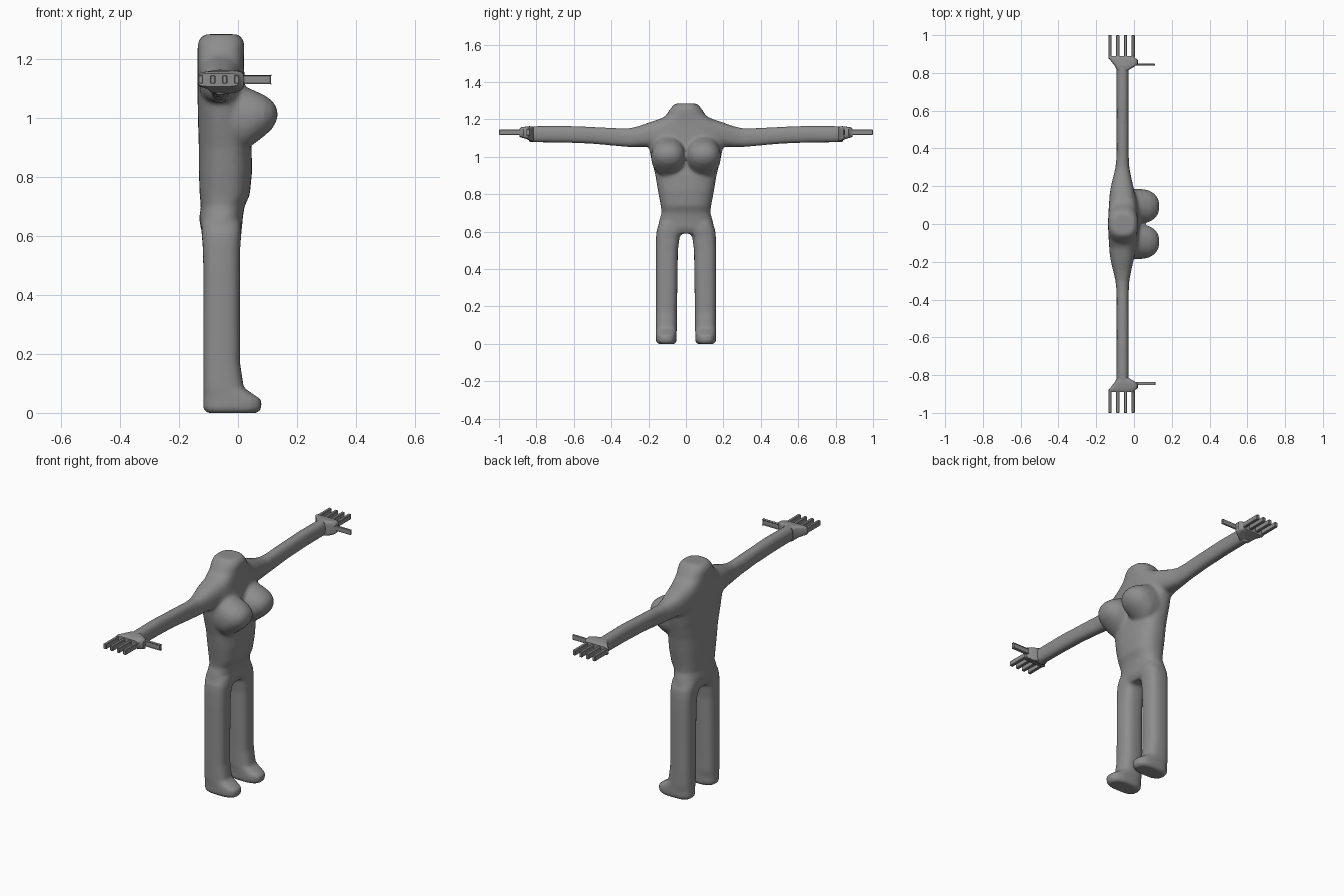
import bpy, bmesh, math
from mathutils import Vector

grey = bpy.data.materials.new("plain_grey")
grey.diffuse_color = (0.27, 0.27, 0.27, 1)


def loft(bm, rings):
    """Skin a list of vertex rings and cap both ends."""
    loops = [[bm.verts.new(p) for p in r] for r in rings]
    for a, b in zip(loops, loops[1:]):
        for i in range(len(a)):
            j = (i + 1) % len(a)
            bm.faces.new((a[i], a[j], b[j], b[i]))
    bm.faces.new(loops[0][::-1])
    bm.faces.new(loops[-1])


def oval(u0, u1, v0, v1, place, power=2.5, n=32):
    """Rounded section between the limits; place maps (u, v) to 3D."""
    pts = []
    for i in range(n):
        a = 2 * math.pi * i / n
        c, s = math.cos(a), math.sin(a)
        u = math.copysign(abs(c) ** (2 / power), c)
        v = math.copysign(abs(s) ** (2 / power), s)
        pts.append(place((u0 + u1) / 2 + u * (u1 - u0) / 2,
                         (v0 + v1) / 2 + v * (v1 - v0) / 2))
    return pts


def finish(name, bm):
    bmesh.ops.recalc_face_normals(bm, faces=bm.faces)
    me = bpy.data.meshes.new(name)
    bm.to_mesh(me)
    bm.free()
    me.materials.append(grey)
    ob = bpy.data.objects.new(name, me)
    bpy.context.collection.objects.link(ob)
    return ob


def box(bm, x0, x1, y0, y1, z0, z1):
    ret = bmesh.ops.create_cube(bm, size=1)
    for v in ret["verts"]:
        v.co = Vector(((x0 + x1) / 2 + v.co.x * (x1 - x0),
                       (y0 + y1) / 2 + v.co.y * (y1 - y0),
                       (z0 + z1) / 2 + v.co.z * (z1 - z0)))


bm = bmesh.new()

# torso and neck stump: z, back, front, half width
torso = [(0.59, -0.11, 0.0, 0.10), (0.62, -0.125, 0.013, 0.150),
         (0.66, -0.132, 0.016, 0.143), (0.70, -0.126, 0.022, 0.130),
         (0.74, -0.130, 0.040, 0.135), (0.82, -0.133, 0.048, 0.150),
         (0.90, -0.133, 0.046, 0.163), (1.00, -0.136, 0.035, 0.188),
         (1.06, -0.137, 0.030, 0.200), (1.12, -0.137, 0.024, 0.215),
         (1.16, -0.137, 0.021, 0.200), (1.19, -0.137, 0.020, 0.155),
         (1.22, -0.137, 0.021, 0.108), (1.25, -0.137, 0.022, 0.088),
         (1.27, -0.130, 0.016, 0.073), (1.285, -0.112, 0.0, 0.058)]
loft(bm, [oval(b, f, -w, w, lambda u, v, z=z: (u, v, z)) for z, b, f, w in torso])

# legs with feet: z, back, front, inner, outer
leg = [(0.0, -0.105, 0.065, 0.060, 0.150), (0.012, -0.118, 0.080, 0.050, 0.161),
       (0.045, -0.118, 0.080, 0.050, 0.161), (0.058, -0.118, 0.060, 0.050, 0.161),
       (0.085, -0.118, 0.020, 0.048, 0.162), (0.17, -0.118, 0.007, 0.048, 0.162),
       (0.50, -0.118, 0.007, 0.043, 0.162), (0.57, -0.120, 0.008, 0.034, 0.160),
       (0.61, -0.124, 0.012, 0.010, 0.156), (0.65, -0.124, 0.010, 0.005, 0.140)]
# arms: distance out, back, front, bottom, top
arm = [(0.08, -0.134, 0.015, 1.03, 1.225), (0.15, -0.130, 0.008, 1.04, 1.200),
       (0.20, -0.122, -0.004, 1.053, 1.183), (0.25, -0.110, -0.015, 1.053, 1.165),
       (0.30, -0.098, -0.025, 1.052, 1.153), (0.36, -0.092, -0.028, 1.057, 1.153),
       (0.50, -0.092, -0.028, 1.070, 1.160), (0.65, -0.092, -0.028, 1.076, 1.166),
       (0.84, -0.092, -0.028, 1.078, 1.164)]
for s in (-1, 1):
    loft(bm, [oval(b, f, i, o, lambda u, v, z=z: (u, s * v, z), 2.7)
              for z, b, f, i, o in leg])
    loft(bm, [oval(b, f, lo, hi, lambda u, v, d=d: (u, s * d, v))
              for d, b, f, lo, hi in arm])
    # bust, lofted forward: x, half width, bottom, top
    bust = [(-0.02, 0.090, 0.89, 1.13), (0.03, 0.092, 0.895, 1.105),
            (0.06, 0.089, 0.917, 1.092), (0.09, 0.079, 0.94, 1.078),
            (0.115, 0.060, 0.963, 1.060), (0.128, 0.038, 0.985, 1.042),
            (0.134, 0.015, 1.00, 1.025)]
    loft(bm, [oval(0.094 - w, 0.094 + w, lo, hi,
                   lambda u, v, x=x: (x, s * u, v), 2.1) for x, w, lo, hi in bust])

body = finish("body", bm)
rm = body.modifiers.new("merge", 'REMESH')
rm.mode = 'VOXEL'
rm.voxel_size = 0.009
rm.use_smooth_shade = True
sm = body.modifiers.new("soften", 'SMOOTH')
sm.factor = 0.5
sm.iterations = 5

# hands: palm, four fingers and a thumb
for s, side in ((-1, "right"), (1, "left")):
    bm = bmesh.new()
    palm = [(0.815, -0.092, -0.028, 1.082, 1.160), (0.835, -0.100, 0.005, 1.085, 1.164),
            (0.845, -0.108, 0.020, 1.092, 1.163), (0.868, -0.126, 0.020, 1.100, 1.160),
            (0.880, -0.136, 0.006, 1.103, 1.158), (0.890, -0.136, 0.003, 1.108, 1.152)]
    loft(bm, [oval(b, f, lo, hi, lambda u, v, d=d: (u, s * d, v), 5, 24)
              for d, b, f, lo, hi in palm])
    hand = finish(side + "_palm", bm)
    bpy.context.view_layer.objects.active = hand
    hand.select_set(True)
    bpy.ops.object.shade_smooth_by_angle(angle=math.radians(35))
    hand.select_set(False)

    bm = bmesh.new()
    for x in (-0.127, -0.086, -0.045, -0.005):
        box(bm, x - 0.009, x + 0.009, s * 0.88, s * 1.0, 1.117, 1.146)
    box(bm, 0.01, 0.112, s * 0.839, s * 0.849, 1.116, 1.146)
    bmesh.ops.bevel(bm, geom=list(bm.edges), offset=0.003, segments=1, affect='EDGES')
    finish(side + "_fingers_and_thumb", bm)
